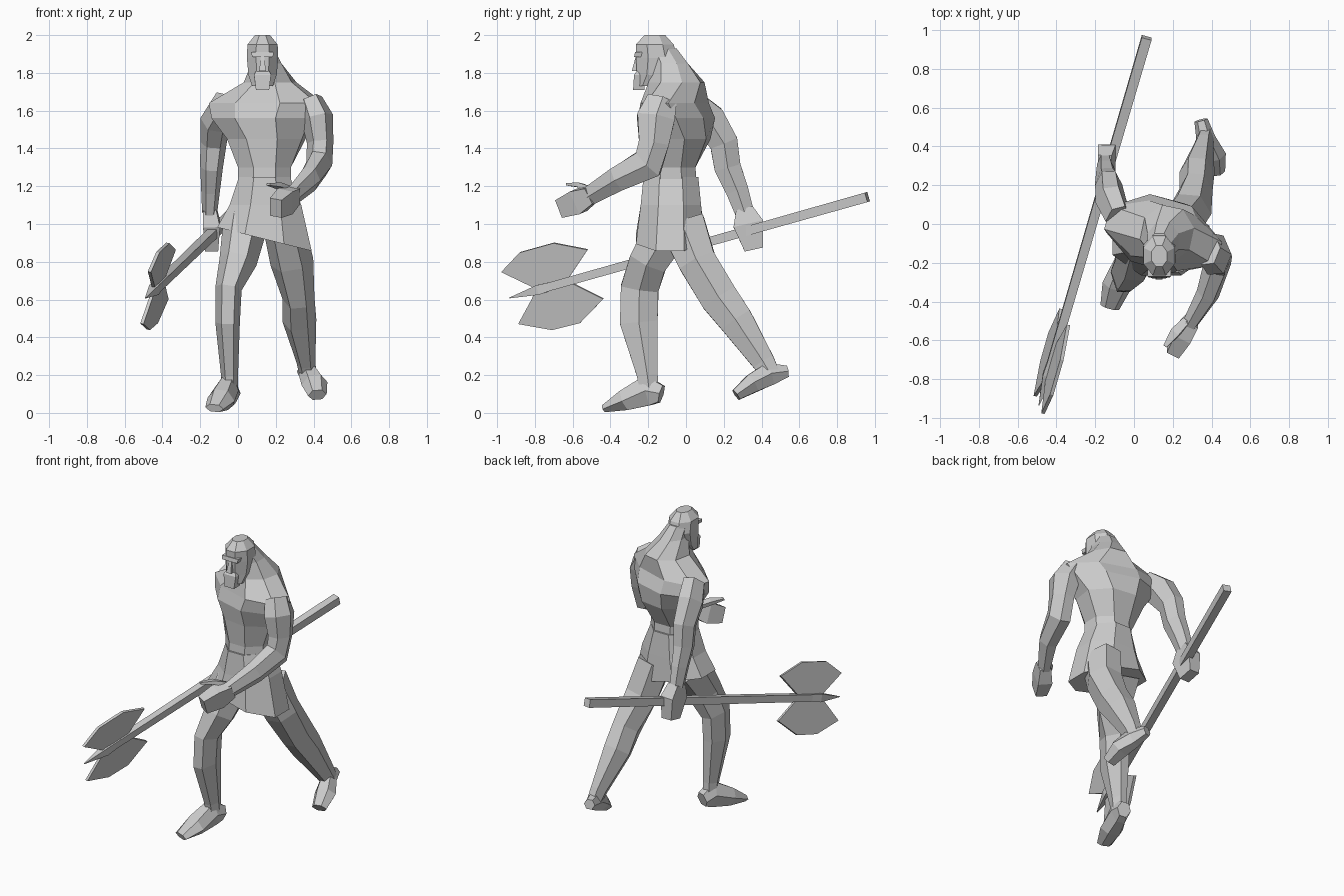
import bpy, bmesh, math
from mathutils import Vector, Matrix

if "Cube" in bpy.data.objects:
    bpy.data.objects.remove(bpy.data.objects["Cube"], do_unlink=True)

# One plain clay grey for everything
grey = bpy.data.materials.new("clay_grey")
grey.use_nodes = True
GREY = (0.6, 0.6, 0.6, 1)
grey.diffuse_color = GREY
shader = grey.node_tree.nodes["Principled BSDF"]
shader.inputs["Base Color"].default_value = GREY
shader.inputs["Roughness"].default_value = 0.8


def finish(name, bm):
    """Turn a bmesh into a flat shaded object."""
    bmesh.ops.recalc_face_normals(bm, faces=bm.faces)
    mesh = bpy.data.meshes.new(name)
    bm.to_mesh(mesh)
    bm.free()
    mesh.materials.append(grey)
    obj = bpy.data.objects.new(name, mesh)
    bpy.context.collection.objects.link(obj)
    return obj


def unit_ring(sides, flat):
    """Polygon corners scaled to touch a square of half width one."""
    step = 2 * math.pi / sides
    start = step / 2 if flat else 0
    points = [(math.cos(start + i * step), math.sin(start + i * step))
              for i in range(sides)]
    wide = max(p[0] for p in points)
    deep = max(p[1] for p in points)
    return [(p[0] / wide, p[1] / deep) for p in points]


def bridge(bm, rings):
    """Join rings of vertices with quads and close both ends."""
    count = len(rings[0])
    for low, high in zip(rings, rings[1:]):
        for i in range(count):
            j = (i + 1) % count
            bm.faces.new((low[i], low[j], high[j], high[i]))
    bm.faces.new(rings[0])
    bm.faces.new(rings[-1])


def limb(name, sections, sides=6, flat=False):
    """Loft along a path; each section is x, y, z, half width, half depth."""
    bm = bmesh.new()
    centres = [Vector(s[:3]) for s in sections]
    rings = []
    for k, s in enumerate(sections):
        before = centres[max(k - 1, 0)]
        after = centres[min(k + 1, len(centres) - 1)]
        along = (after - before).normalized()
        across = Vector((1, 0, 0))
        across = (across - along * across.dot(along)).normalized()
        deep = along.cross(across)
        rings.append([bm.verts.new(centres[k] + across * s[3] * u + deep * s[4] * v)
                      for u, v in unit_ring(sides, flat)])
    bridge(bm, rings)
    return finish(name, bm)


def stack(name, sections, sides=8, flat=True):
    """Loft level rings; each section is x, y, z, half width, half depth, turn."""
    bm = bmesh.new()
    rings = []
    for x, y, z, wide, deep, turn in sections:
        spin = Matrix.Rotation(math.radians(turn), 3, 'Z')
        rings.append([bm.verts.new(Vector((x, y, z)) + spin @ Vector((wide * u, deep * v, 0)))
                      for u, v in unit_ring(sides, flat)])
    bridge(bm, rings)
    return finish(name, bm)


# Twisted torso, narrow at the waist, wide at the shoulders, up to the neck
stack("torso", [
    (.14, -.08, 1.18, .14, .14, 0),
    (.14, -.08, 1.3, .14, .13, 0),
    (.15, -.05, 1.45, .2, .17, -8),
    (.14, -.05, 1.56, .27, .18, -16),
    (.15, -.06, 1.64, .3, .15, -18),
    (.17, -.05, 1.75, .13, .14, -12),
    (.15, -.09, 1.85, .08, .1, 0),
    (.13, -.13, 1.93, .06, .08, 0)])

# Tunic skirt with a hem that falls towards the left side
skirt = stack("tunic_skirt", [
    (.14, -.08, 1.25, .135, .145, 0),
    (.145, -.08, 1.1, .19, .16, 0),
    (.14, -.085, .92, .25, .18, 0)])
for v in skirt.data.vertices:
    if v.co.z < 1:
        v.co.z -= .25 * (v.co.x - .14) - .15 * max(v.co.y, 0)

# Head with cap of hair, brow, nose and beard
stack("head", [
    (.13, -.21, 1.73, .055, .05, 0),
    (.13, -.17, 1.79, .075, .09, 0),
    (.13, -.155, 1.88, .083, .11, 0),
    (.13, -.165, 1.95, .08, .1, 0),
    (.13, -.165, 2, .04, .055, 0)])
stack("beard", [
    (.13, -.25, 1.71, .035, .03, 0),
    (.13, -.245, 1.79, .045, .03, 0),
    (.13, -.24, 1.81, .035, .02, 0)], 4)
stack("nose", [
    (.13, -.265, 1.81, .018, .022, 0),
    (.13, -.255, 1.89, .008, .01, 0)], 4)
stack("brow", [
    (.13, -.25, 1.885, .055, .025, 0),
    (.13, -.245, 1.91, .06, .025, 0)], 4)

# Left arm bent forwards, with hand and thumb
limb("left_arm", [
    (.38, -.13, 1.65, .07, .08),
    (.42, -.16, 1.56, .085, .1),
    (.435, -.17, 1.43, .07, .08),
    (.43, -.2, 1.32, .07, .085),
    (.38, -.36, 1.24, .06, .065),
    (.29, -.51, 1.15, .04, .05)])
limb("left_hand", [
    (.3, -.5, 1.155, .035, .045),
    (.25, -.57, 1.12, .045, .065),
    (.2, -.66, 1.085, .035, .05)], 4, True)
limb("left_thumb", [
    (.27, -.5, 1.18, .02, .015),
    (.21, -.56, 1.205, .025, .012),
    (.16, -.63, 1.21, .01, .006)], 4, True)

# Right arm reaching back, with fist around the shaft
limb("right_arm", [
    (-.08, .03, 1.63, .07, .08),
    (-.12, .12, 1.55, .08, .09),
    (-.13, .2, 1.43, .07, .075),
    (-.14, .22, 1.3, .06, .07),
    (-.145, .27, 1.18, .05, .06),
    (-.15, .31, 1.06, .04, .05)])
limb("right_fist", [
    (-.15, .31, 1.08, .035, .045),
    (-.14, .33, 1, .045, .08),
    (-.14, .36, .865, .035, .05)], 4, True)

# Left leg trailing behind, heel raised
limb("left_leg", [
    (.24, -.02, 1, .11, .12),
    (.285, .06, .8, .115, .1),
    (.32, .175, .61, .085, .1),
    (.325, .265, .49, .09, .09),
    (.36, .41, .27, .05, .06),
    (.37, .45, .2, .045, .05)])
limb("left_foot", [
    (.345, .535, .22, .035, .03),
    (.37, .44, .205, .05, .06),
    (.405, .35, .155, .07, .05),
    (.42, .265, .095, .05, .03)])

# Right leg stepping forwards
limb("right_leg", [
    (.04, -.08, 1, .12, .12),
    (0, -.2, .8, .1, .1),
    (-.05, -.245, .66, .07, .1),
    (-.055, -.25, .48, .065, .1),
    (-.045, -.205, .2, .045, .055),
    (-.045, -.195, .12, .045, .05)])
limb("right_foot", [
    (-.03, -.13, .1, .045, .045),
    (-.05, -.2, .12, .055, .08),
    (-.09, -.32, .07, .075, .055),
    (-.125, -.43, .025, .05, .02)])


# Long axe: shaft, spike and two blades lying in one leaning plane
def shaft_x(y):
    return -.216 + .293 * y


def shaft_z(y):
    return .872 + .282 * y


def on_shaft(y, size):
    return (shaft_x(y), y, shaft_z(y), size, size)


limb("axe_shaft", [on_shaft(.96, .026), on_shaft(-.77, .022)], 4, True)
limb("axe_spike", [on_shaft(-.68, .02), on_shaft(-.78, .026), on_shaft(-.935, .002)], 4, True)


def blade(name, outline):
    bm = bmesh.new()
    bm.faces.new([bm.verts.new((shaft_x(y) + .22 * (z - shaft_z(y)), y, z))
                  for y, z in outline])
    obj = finish(name, bm)
    plate = obj.modifiers.new("thickness", 'SOLIDIFY')
    plate.thickness = .018
    plate.offset = 0


blade("axe_upper_blade", [(-.775, .65), (-.977, .747), (-.88, .85),
                          (-.7, .9), (-.52, .865), (-.63, .7)])
blade("axe_lower_blade", [(-.79, .65), (-.887, .472), (-.707, .44),
                          (-.56, .477), (-.437, .604), (-.607, .69)][::-1])
# Front horn of the lower blade
blade("axe_lower_horn", [(-.8, .645), (-.82, .59), (-.887, .472), (-.75, .55)])
